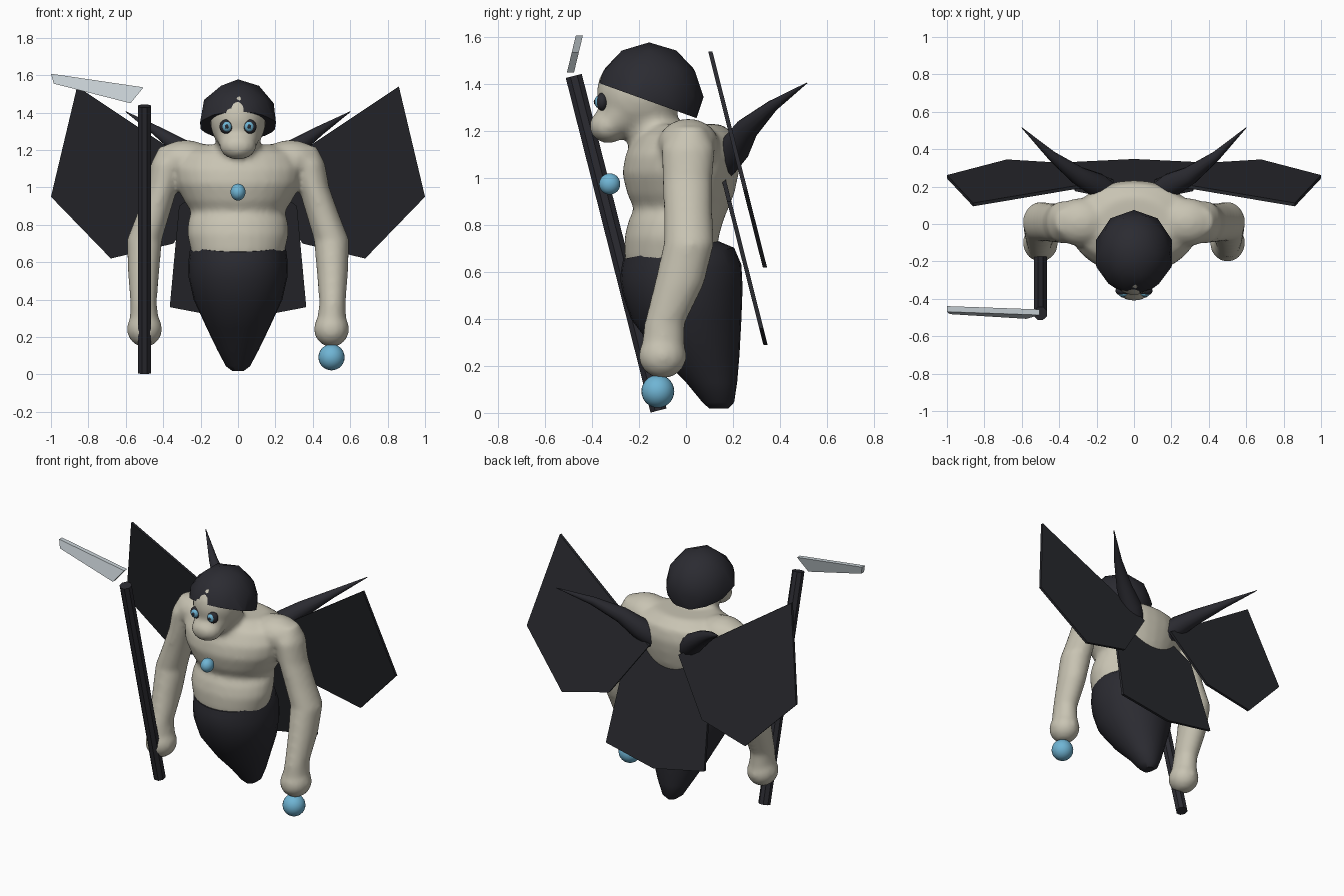
import bpy, bmesh
from math import sin, cos, tau
from mathutils import Vector, Matrix

if "Cube" in bpy.data.objects:
    bpy.data.objects.remove(bpy.data.objects["Cube"])


def material(name, rgb):
    m = bpy.data.materials.new(name)
    m.use_nodes = True
    m.diffuse_color = (*rgb, 1)
    m.node_tree.nodes["Principled BSDF"].inputs["Base Color"].default_value = (*rgb, 1)
    return m


SKIN = material("pale skin", (0.58, 0.55, 0.45))
DARK = material("dark cloth", (0.024, 0.024, 0.031))
WING = material("wing black", (0.021, 0.022, 0.027))
BLUE = material("glowing blue", (0.16, 0.46, 0.66))
STEEL = material("blade steel", (0.58, 0.64, 0.67))


def finish(name, bm, mat, smooth=True):
    bmesh.ops.recalc_face_normals(bm, faces=bm.faces)
    mesh = bpy.data.meshes.new(name)
    bm.to_mesh(mesh)
    bm.free()
    mesh.materials.append(mat)
    ob = bpy.data.objects.new(name, mesh)
    bpy.context.scene.collection.objects.link(ob)
    if smooth:
        bpy.ops.object.select_all(action="DESELECT")
        ob.select_set(True)
        bpy.context.view_layer.objects.active = ob
        bpy.ops.object.shade_smooth_by_angle(angle=0.7)
    return ob


def skin_rings(bm, rings):
    """Bridge rings of points and cap both ends."""
    loops = [[bm.verts.new(p) for p in ring] for ring in rings]
    n = len(loops[0])
    for a, b in zip(loops, loops[1:]):
        for i in range(n):
            j = (i + 1) % n
            bm.faces.new((a[i], a[j], b[j], b[i]))
    bm.faces.new(loops[0])
    bm.faces.new(loops[-1])


def loft(bm, sections, side=1, n=28):
    """Sections: height, centre x, half width, front y, back y, tilt."""
    rings = []
    for z, x, rx, front, back, tilt in sections:
        mid, ry = (front + back) / 2, (back - front) / 2
        rings.append([(side * (x + rx * cos(tau * i / n)), mid + ry * sin(tau * i / n),
                       z + tilt * ry * sin(tau * i / n)) for i in range(n)])
    skin_rings(bm, rings)


def tube(bm, points, radii, n):
    pts = [Vector(p) for p in points]
    rings = []
    for i, (p, r) in enumerate(zip(pts, radii)):
        d = pts[min(i + 1, len(pts) - 1)] - pts[max(i - 1, 0)]
        q = d.to_track_quat("Z", "Y")
        rings.append([p + q @ Vector((r * cos(tau * (k + .5) / n), r * sin(tau * (k + .5) / n), 0))
                      for k in range(n)])
    skin_rings(bm, rings)


def ball(bm, centre, radii):
    bmesh.ops.create_uvsphere(bm, u_segments=24, v_segments=14, radius=1,
                              matrix=Matrix.Translation(centre) @ Matrix.Diagonal((*radii, 1)))


def ball_object(name, centre, radii, mat):
    bm = bmesh.new()
    ball(bm, centre, radii)
    return finish(name, bm, mat)


def plate(name, outline, y0, slope, thick, mat):
    """Flat plate outlined in x and z, leaning along y = y0 + slope * z."""
    bm = bmesh.new()
    skin_rings(bm, [[(x, y0 + slope * z + t, z) for x, z in outline]
                    for t in (-thick / 2, thick / 2)])
    return finish(name, bm, mat, smooth=False)


# Fused skin: torso, head, shoulders, arms and hands
bm = bmesh.new()
loft(bm, [(z, 0, w, f, b, 0) for z, w, f, b in (
    (.58, .23, -.24, .12), (.66, .25, -.263, .13), (.75, .272, -.262, .14),
    (.82, .267, -.245, .16), (.87, .25, -.22, .18), (.93, .29, -.25, .205),
    (1.02, .335, -.272, .225), (1.1, .35, -.258, .235), (1.18, .32, -.21, .22),
    (1.23, .2, -.15, .15))])
tube(bm, [(0, -.06, 1.08), (0, -.14, 1.2), (0, -.18, 1.32)], (.15, .12, .12), 20)
ball(bm, (0, -.2, 1.36), (.15, .182, .18))
ball(bm, (0, -.28, 1.27), (.115, .095, .1))
ball(bm, (0, -.33, 1.222), (.1, .083, .074))
for s in (1, -1):
    ball(bm, (s * .28, .01, 1.145), (.16, .13, .108))
    loft(bm, [(*sec, 0) for sec in (
        (1.22, .365, .055, -.05, .08), (1.13, .375, .09, -.105, .125),
        (1.0, .405, .083, -.1, .112), (.85, .455, .088, -.095, .112),
        (.72, .5, .094, -.095, .12), (.55, .505, .084, -.135, .078),
        (.38, .505, .07, -.178, -.005), (.28, .5, .078, -.19, -.005))], s)
    ball(bm, (s * .5, -.1, .243), (.095, .103, .097))
body = finish("body", bm, SKIN)
remesh = body.modifiers.new("fuse", "REMESH")
remesh.mode = "VOXEL"
remesh.voxel_size = .016
remesh.use_smooth_shade = True
relax = body.modifiers.new("relax", "SMOOTH")
relax.factor = .5
relax.iterations = 8

# Tapering lower body
bm = bmesh.new()
loft(bm, [(z, 0, w, f, b, t) for z, w, f, b, t in (
    (.018, .03, .1, .18, 0), (.045, .065, .07, .205, 0), (.13, .11, 0, .218, 0),
    (.25, .168, -.12, .228, 0), (.4, .237, -.235, .236, 0), (.52, .264, -.27, .241, .05),
    (.6, .266, -.28, .236, .12), (.66, .258, -.275, .205, .18), (.695, .245, -.267, .13, .2))])
finish("lower_body", bm, DARK)

# Faceted helmet with a rim sloping down to the back
bm = bmesh.new()
bmesh.ops.create_icosphere(bm, subdivisions=2, radius=.232, matrix=Matrix.Translation(
    (0, -.157, 1.346)) @ Matrix.Diagonal((.92, 1, 1, 1)))
cut = bmesh.ops.bisect_plane(bm, geom=bm.verts[:] + bm.edges[:] + bm.faces[:],
                             plane_co=(0, -.1625, 1.33), plane_no=(0, .36, 1), clear_inner=True)
bmesh.ops.holes_fill(bm, edges=[e for e in bm.edges if e.is_boundary])
finish("helmet", bm, DARK)

for s, side in ((1, "left"), (-1, "right")):
    # Eyes
    ball_object(side + "_eye_socket", (s * .063, -.357, 1.325), (.036, .026, .038), DARK)
    ball_object(side + "_eye", (s * .06, -.371, 1.325), (.025, .019, .027), BLUE)
    ball_object(side + "_pupil", (s * .06, -.387, 1.325), (.01, .006, .011), DARK)
    # Curved back spike
    bm = bmesh.new()
    tube(bm, [(s * x, y, z) for x, y, z in (
        (.13, .15, 1.06), (.2, .21, 1.13), (.3, .26, 1.21), (.44, .365, 1.305), (.6, .515, 1.405))],
        (.07, .066, .05, .026, .002), 12)
    finish(side + "_spike", bm, DARK)
    # Side wing
    plate(side + "_wing", [(s * x, z) for x, z in (
        (.86, 1.54), (1, .95), (.68, .62), (.345, .7), (.11, 1.04))], .493, -.253, .018, WING)

# Centre wing
half = [(.365, .36), (.315, .9), (.12, 1.05)]
plate("centre_wing", [(0, .29)] + half + [(-x, z) for x, z in reversed(half)],
      .412, -.253, .018, WING)

# Staff with a blade
bm = bmesh.new()
tube(bm, [(-.5, -.117, .01), (-.5, -.478, 1.435)], (.038, .038), 8)
finish("staff", bm, DARK, smooth=False)
plate("blade", [(-1, 1.608), (-.505, 1.535), (-.575, 1.45), (-.985, 1.555)],
      -.84, .24, .03, STEEL)

# Blue orbs
ball_object("chest_orb", (0, -.325, .975), (.04, .045, .045), BLUE)
ball_object("hand_orb", (.5, -.12, .092), (.07, .07, .07), BLUE)
